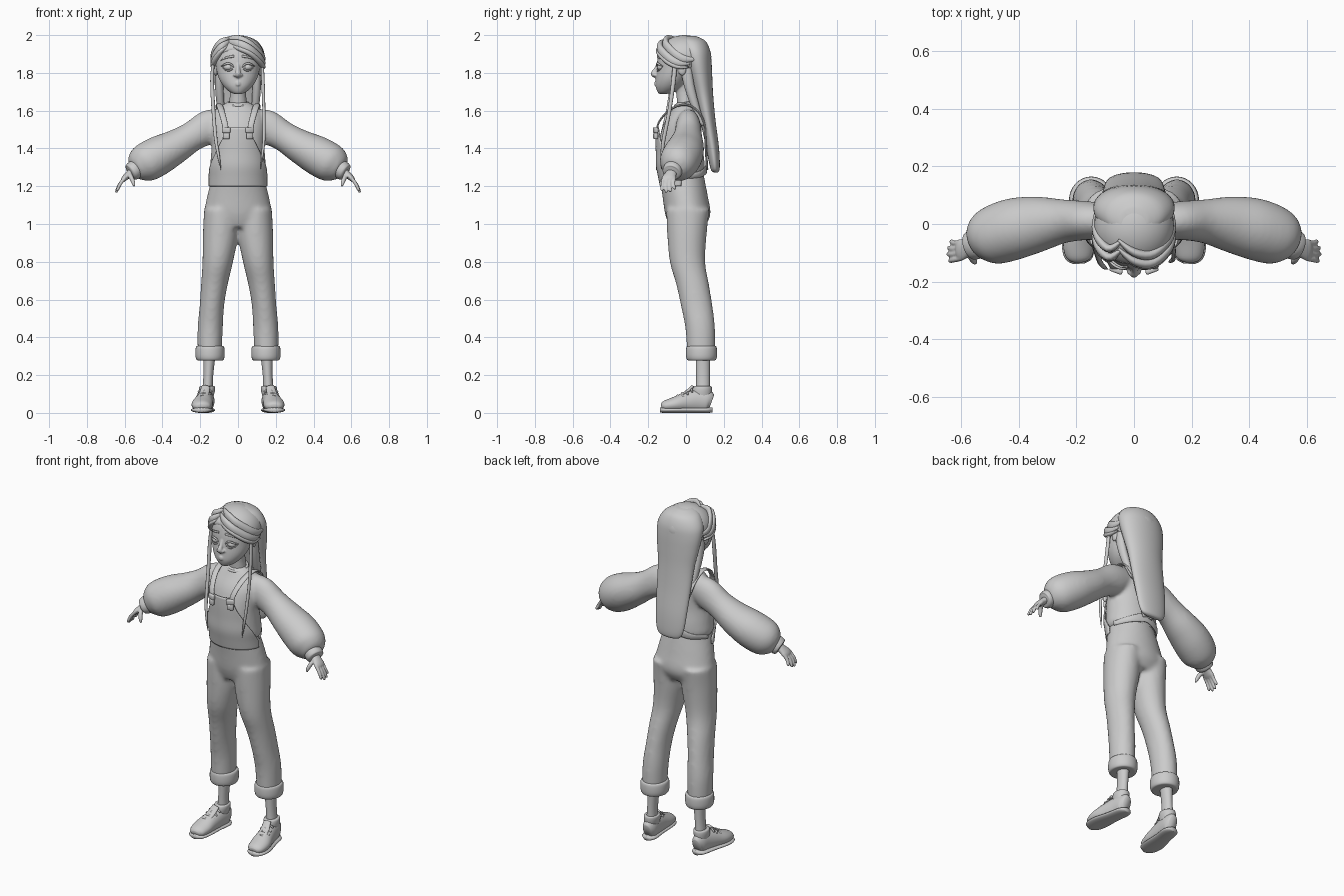
import bpy, bmesh, math
from mathutils import Vector, Matrix

X, Y, Z = Vector((1, 0, 0)), Vector((0, 1, 0)), Vector((0, 0, 1))


def spline(p, steps):
    """Catmull-Rom through rows of numbers."""
    out = []
    for i in range(len(p) - 1):
        a, b, c, d = p[max(i - 1, 0)], p[i], p[i + 1], p[min(i + 2, len(p) - 1)]
        for k in range(steps):
            t = k / steps
            out.append([0.5 * (2 * q + (r - o) * t + (2 * o - 5 * q + 4 * r - s) * t * t
                               + (3 * q - o - 3 * r + s) * t ** 3) for o, q, r, s in zip(a, b, c, d)])
    return out + [list(p[-1])]


def tube(bm, pts, ref=X, flat=False, n=24, steps=4, sx=1):
    """Loft ellipses (x, y, z, a, b); a lies along ref. flat keeps rings horizontal."""
    pts = spline(pts, steps)
    cen = [Vector((p[0] * sx, p[1], p[2])) for p in pts]
    rings = []
    for i, p in enumerate(pts):
        t = Z if flat else (cen[min(i + 1, len(cen) - 1)] - cen[max(i - 1, 0)]).normalized()
        u = (ref - t * ref.dot(t)).normalized()
        v = t.cross(u)
        a, b = max(p[3], .001), max(p[4], .001)
        rings.append([bm.verts.new(cen[i] + u * a * math.cos(w) + v * b * math.sin(w))
                      for w in (2 * math.pi * k / n for k in range(n))])
    for r, s in zip(rings, rings[1:]):
        for k in range(n):
            bm.faces.new((r[k], r[(k + 1) % n], s[(k + 1) % n], s[k]))
    bm.faces.new(rings[0])
    bm.faces.new(rings[-1])


def ball(bm, c, r):
    bmesh.ops.create_uvsphere(bm, u_segments=32, v_segments=20, radius=1,
                              matrix=Matrix.Translation(c) @ Matrix.Diagonal((*r, 1)))


def finish(name, bm, mirror=False, voxel=0, smooth=6):
    bmesh.ops.recalc_face_normals(bm, faces=bm.faces)
    for f in bm.faces:
        f.smooth = True
    me = bpy.data.meshes.new(name)
    bm.to_mesh(me)
    bm.free()
    ob = bpy.data.objects.new(name, me)
    bpy.context.collection.objects.link(ob)
    if mirror:
        ob.modifiers.new("mirror", 'MIRROR').use_mirror_merge = False
    if voxel:
        m = ob.modifiers.new("remesh", 'REMESH')
        m.mode, m.voxel_size, m.use_smooth_shade = 'VOXEL', voxel, True
        m = ob.modifiers.new("smooth", 'SMOOTH')
        m.factor, m.iterations = 0.5, smooth
    return ob


def part(name, pts, mirror=False, **kw):
    bm = bmesh.new()
    tube(bm, pts, **kw)
    return finish(name, bm, mirror)


# Trousers: hips and two legs fused
bm = bmesh.new()
tube(bm, [(0, -.025, 1.31, .122, .11), (0, -.022, 1.25, .137, .118), (0, -.005, 1.15, .163, .12),
          (0, .01, 1.05, .18, .12), (0, .005, .98, .165, .09)], flat=True, n=40)
for s in (1, -1):
    tube(bm, [(.092, .01, 1.08, .088, .115), (.092, .005, .95, .094, .105), (.107, .008, .8, .081, .094),
              (.125, .035, .68, .071, .087), (.138, .056, .57, .065, .084), (.147, .075, .45, .067, .079),
              (.15, .08, .32, .064, .075)], flat=True, n=32, sx=s)
finish("trousers", bm, voxel=.011, smooth=10)

part("trouser_cuff", [(.148, .082, .277, .055, .06), (.148, .082, .28, .07, .075), (.148, .082, .3, .077, .082),
                      (.148, .082, .335, .077, .082), (.148, .082, .352, .072, .077),
                      (.148, .082, .354, .06, .065)], True, flat=True, n=32)
part("ankle", [(.15, .09, .34, .036, .04), (.157, .09, .2, .026, .036), (.163, .09, .09, .03, .037)], True, flat=True)

# Shoes
part("shoe_upper", [(.192, -.13, .032, .025, .015), (.192, -.112, .036, .046, .028), (.19, -.06, .045, .056, .04),
                    (.18, 0, .055, .049, .054), (.17, .06, .062, .043, .062), (.164, .11, .062, .039, .06),
                    (.163, .134, .055, .026, .042)], True, steps=5)
part("shoe_sole", [(.193, -.138, .015, .02, .012), (.193, -.118, .015, .048, .015), (.191, -.06, .015, .059, .015),
                   (.178, .03, .015, .049, .015), (.165, .11, .015, .044, .015), (.163, .14, .015, .022, .013)], True)
part("shoe_collar", [(.166, .083, .085, .036, .05), (.164, .085, .12, .042, .052), (.163, .087, .14, .04, .048),
                     (.163, .088, .142, .03, .036)], True, flat=True)
part("shoe_tongue", [(.187, -.05, .082, .026, .007), (.178, .0, .108, .026, .009), (.17, .035, .14, .022, .009)], True)
bm = bmesh.new()
for i in range(4):
    y, z, x = -.045 + i * .024, .088 + i * .013, .187 - i * .004
    tube(bm, [(x - .036, y + .006, z - .016, .005, .005), (x, y, z + .004, .006, .005),
              (x + .036, y + .006, z - .016, .005, .005)], ref=Y, n=8)
finish("shoe_laces", bm, True)

# Blouse
bm = bmesh.new()
tube(bm, [(0, .0, 1.645, .055, .05), (0, .0, 1.605, .115, .073), (0, -.018, 1.53, .145, .1),
          (0, -.03, 1.42, .14, .116), (0, -.024, 1.33, .146, .122), (0, -.02, 1.27, .149, .118),
          (0, -.02, 1.24, .125, .1)], flat=True, n=40)
for s in (1, -1):
    tube(bm, [(.07, .01, 1.54, .055, .07), (.15, .012, 1.515, .066, .09), (.24, .01, 1.465, .075, .079),
              (.33, 0, 1.41, .096, .09), (.42, -.018, 1.362, .107, .104), (.5, -.045, 1.318, .099, .1),
              (.54, -.064, 1.293, .066, .068), (.552, -.07, 1.286, .042, .042)], ref=Y, n=32, sx=s)
finish("blouse", bm, voxel=.01, smooth=6)
part("sleeve_cuff", [(.538, -.065, 1.294, .045, .045), (.545, -.068, 1.289, .052, .05), (.565, -.076, 1.273, .05, .047),
                     (.571, -.078, 1.269, .036, .034)], True, ref=Y)
bm = bmesh.new()
ring = [(.055 * math.cos(t), -.005 + .052 * math.sin(t), 1.638 + .012 * math.sin(t), .007, .007)
        for t in (2 * math.pi * k / 16 for k in range(17))]
tube(bm, ring, ref=Z, n=10, steps=2)
finish("neckline", bm)

# Hands
bm = bmesh.new()
for s in (1, -1):
    tube(bm, [(.545, -.068, 1.288, .026, .022), (.575, -.08, 1.265, .03, .019), (.6, -.09, 1.243, .037, .016),
              (.612, -.093, 1.23, .03, .011)], ref=Y, n=20, sx=s)
    for i in range(4):
        y, l = -.12 + i * .019, (.92, 1.05, 1, .82)[i]
        tube(bm, [(.598, y + .002, 1.245, .01, .01), (.598 + .027 * l, y - .004, 1.245 - .034 * l, .0095, .0095),
                  (.598 + .043 * l, y - .007 + i * .003, 1.245 - .068 * l, .008, .008),
                  (.598 + .045 * l, y - .007 + i * .003, 1.245 - .076 * l, .004, .004)], ref=Y, n=12, sx=s)
    tube(bm, [(.575, -.09, 1.265, .014, .013), (.562, -.118, 1.24, .013, .012), (.553, -.131, 1.215, .01, .01),
              (.549, -.134, 1.198, .005, .005)], ref=Y, n=12, sx=s)
finish("hands", bm, voxel=.0042, smooth=2)

# Bib: curved front panel wrapping to the sides
bm = bmesh.new()
prev = None
for z, w, rx, yc, ry in spline([(1.51, .062, .16, -.02, .137), (1.45, .082, .152, -.028, .13),
                                (1.38, .115, .15, -.028, .128), (1.31, .145, .156, -.024, .131),
                                (1.25, .152, .153, -.02, .124), (1.2, .153, .154, -.012, .122)], 4):
    m = math.asin(min(w / rx, 1))
    row = [bm.verts.new((rx * math.sin(a), yc - ry * math.cos(a), z)) for a in (m * (k / 10 - 1) for k in range(21))]
    if prev:
        for k in range(20):
            bm.faces.new((prev[k], prev[k + 1], row[k + 1], row[k]))
    prev = row
ob = finish("bib", bm)
m = ob.modifiers.new("thickness", 'SOLIDIFY')
m.thickness, m.offset = .008, 0

# Back yoke, straps and buckles
part("back_waistband", [(-.145, .0, 1.25, .006, .012), (-.09, .078, 1.265, .006, .018), (0, .106, 1.29, .006, .026),
                        (.09, .078, 1.265, .006, .018), (.145, 0, 1.25, .006, .012)], ref=Y)
part("strap", [(.06, -.157, 1.475, .016, .005), (.072, -.143, 1.54, .016, .005), (.09, -.085, 1.605, .017, .006),
               (.1, -.01, 1.632, .017, .006), (.1, .055, 1.605, .017, .006), (.085, .098, 1.53, .017, .006),
               (.055, .104, 1.42, .017, .006), (.015, .112, 1.29, .017, .006)], True, n=12)
bm = bmesh.new()
for z, w, h in ((1.497, .046, .03), (1.466, .036, .034)):
    bmesh.ops.create_cube(bm, size=1, matrix=Matrix.Translation((.062, -.161, z)) @ Matrix.Rotation(.35, 4, 'Z')
                          @ Matrix.Diagonal((w, .018, h, 1)))
m = finish("buckle", bm, True).modifiers.new("bevel", 'BEVEL')
m.width, m.segments = .006, 2

# Head, nose, lips, ears and neck fused
bm = bmesh.new()
tube(bm, [(0, -.122, 1.688, .018, .018), (0, -.105, 1.70, .045, .046), (0, -.086, 1.73, .077, .075),
          (0, -.07, 1.77, .101, .09), (0, -.05, 1.82, .115, .105), (0, -.035, 1.88, .121, .115),
          (0, -.02, 1.94, .105, .11), (0, -.01, 1.98, .06, .06)], flat=True, n=40)
tube(bm, [(0, -.02, 1.78, .055, .055), (0, -.008, 1.7, .043, .045), (0, 0, 1.61, .05, .046)], flat=True)
tube(bm, [(0, -.147, 1.85, .01, .008), (0, -.16, 1.82, .011, .01), (0, -.174, 1.795, .015, .013),
          (0, -.158, 1.78, .013, .01)])
for s in (1, -1):
    ball(bm, (s * .014, -.164, 1.789), (.011, .013, .009))
    ball(bm, (s * .118, -.02, 1.82), (.012, .022, .035))
for z, r in ((1.748, .006), (1.738, .007)):
    tube(bm, [(-.022, -.149, 1.742, .003, .003), (0, -.163, z, r, r), (.022, -.149, 1.742, .003, .003)], ref=Z, n=12)
finish("head", bm, voxel=.0045, smooth=3)
bm = bmesh.new()
ball(bm, (.05, -.127, 1.83), (.027, .026, .019))
finish("eye", bm, True)
part("upper_eyelid", [(.021, -.148, 1.827, .003, .003), (.035, -.154, 1.844, .005, .005), (.055, -.151, 1.85, .006, .005),
                      (.075, -.138, 1.842, .005, .005), (.088, -.122, 1.836, .002, .002)], True, ref=Z, n=10)
part("lower_eyelid", [(.021, -.148, 1.827, .003, .003), (.045, -.151, 1.812, .004, .004),
                      (.07, -.14, 1.816, .003, .003), (.084, -.126, 1.832, .002, .002)], True, ref=Z, n=10)
part("eyebrow", [(.022, -.15, 1.888, .007, .004), (.05, -.146, 1.884, .006, .004), (.075, -.13, 1.876, .005, .004),
                 (.092, -.116, 1.866, .002, .002)], True, ref=Z, n=10)

# Hair: scalp dome cut along the hairline, and the long back fall
bm = bmesh.new()
ball(bm, (0, -.008, 1.885), (.139, .142, .115))
bmesh.ops.bisect_plane(bm, geom=bm.verts[:] + bm.edges[:] + bm.faces[:], plane_co=(0, -.15, 1.935),
                       plane_no=Vector((0, .16, .2)).normalized(), clear_inner=True)
bmesh.ops.holes_fill(bm, edges=[e for e in bm.edges if e.is_boundary], sides=0)
finish("scalp_hair", bm)
part("long_hair", [(0, .158, 1.272, .04, .01), (0, .155, 1.285, .072, .022), (0, .15, 1.33, .09, .029),
                   (0, .138, 1.42, .1, .035), (0, .115, 1.55, .108, .041), (0, .092, 1.68, .115, .052),
                   (0, .075, 1.78, .131, .064), (0, .06, 1.86, .141, .075), (0, .045, 1.92, .135, .082),
                   (0, .03, 1.97, .1, .072), (0, .01, 1.994, .045, .045)], flat=True, n=40)

# Swept fringe locks
bm = bmesh.new()
for dy, dz, r in ((0, 0, .024), (.03, .022, .026), (-.004, -.02, .014)):
    tube(bm, [(-.055, -.085 + dy, 1.965 + dz * .6, r * .5, .006), (0, -.128 + dy, 1.952 + dz, r, .015),
              (.06, -.136 + dy, 1.925 + dz, r, .017), (.113, -.092 + dy, 1.878 + dz, r, .017),
              (.133, -.04 + dy, 1.852 + dz, r * .8, .013), (.13, .02 + dy, 1.85 + dz, r * .3, .006)], ref=Z, n=14)
    tube(bm, [(-.045, -.09 + dy, 1.965 + dz * .6, r * .5, .006), (-.085, -.115 + dy, 1.94 + dz, r * .8, .014),
              (-.12, -.085 + dy, 1.893 + dz, r, .015), (-.134, -.04 + dy, 1.858 + dz, r * .8, .013),
              (-.13, .02 + dy, 1.85 + dz, r * .3, .006)], ref=Z, n=14)
finish("fringe", bm)

# Thin hanging strands either side of the face
part("side_strand_right", [(.127, -.055, 1.88, .007, .012), (.132, -.066, 1.76, .009, .012),
                           (.137, -.088, 1.6, .008, .01), (.137, -.118, 1.45, .008, .01),
                           (.128, -.128, 1.36, .006, .007), (.12, -.132, 1.29, .001, .001)], n=12)
part("side_strand_left", [(-.13, -.06, 1.88, .007, .012), (-.137, -.07, 1.76, .01, .012),
                          (-.13, -.096, 1.6, .01, .01), (-.118, -.132, 1.45, .009, .009),
                          (-.103, -.15, 1.36, .007, .007), (-.09, -.157, 1.285, .001, .001)], n=12)
part("neck_hair", [(.1, -.0, 1.84, .02, .03), (.1, .015, 1.74, .022, .028), (.092, .05, 1.62, .02, .022),
                   (.085, .09, 1.52, .01, .01)], True, flat=True, n=16)
